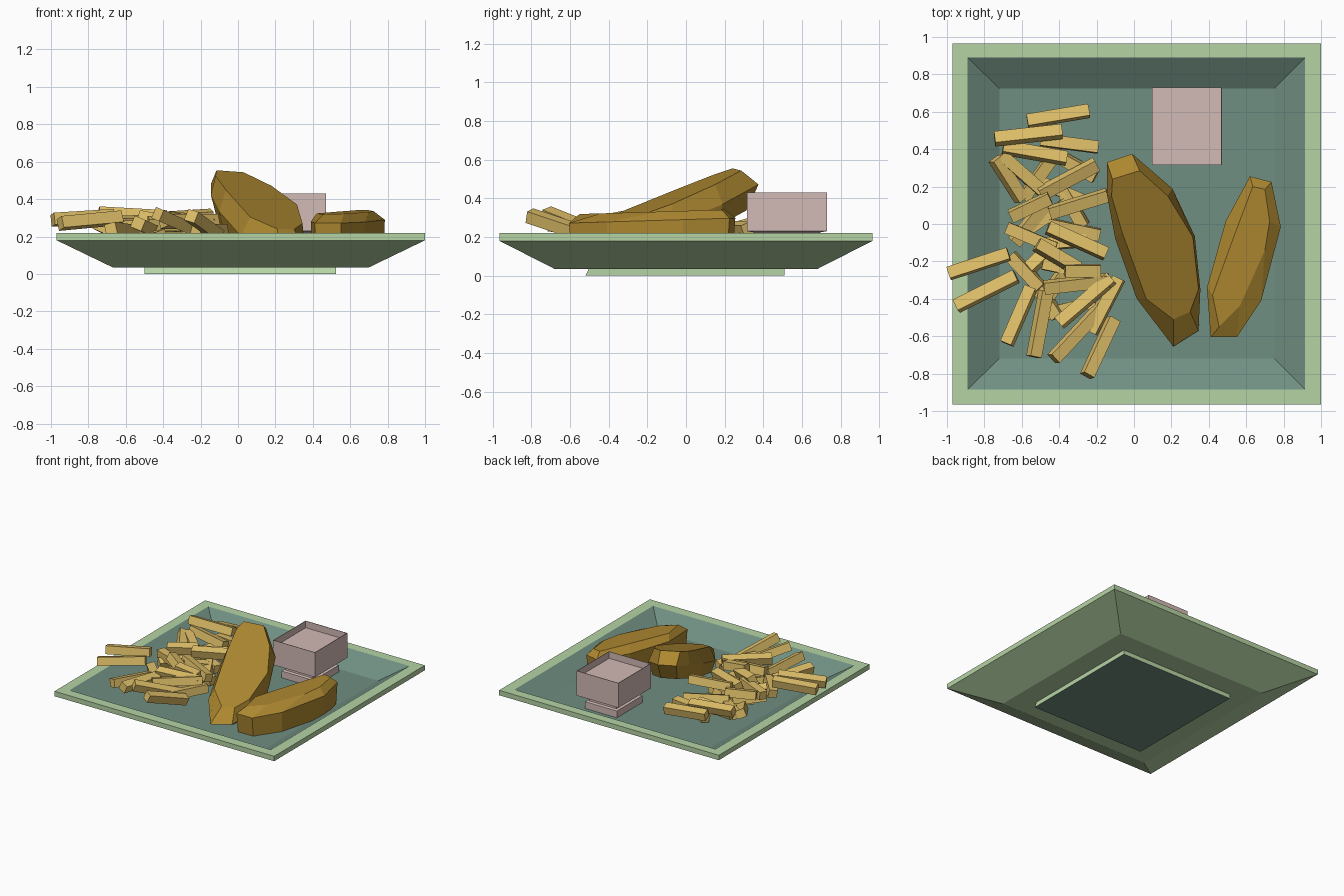
import bpy, bmesh, math, random
from mathutils import Vector, Matrix

random.seed(4)


def material(name, rgb):
    m = bpy.data.materials.new(name)
    lin = [((c / 255 + 0.055) / 1.055) ** 2.4 for c in rgb]
    m.diffuse_color = (*lin, 1)
    return m


GREEN = material("light green", (182, 212, 165))
TEAL = material("dull teal", (112, 142, 129))
PINK = material("pale pink", (210, 186, 181))
GOLD = material("fried gold", (222, 190, 104))
BROWN = material("crust brown", (172, 135, 48))


def finish(name, bm, mats):
    bmesh.ops.recalc_face_normals(bm, faces=bm.faces)
    me = bpy.data.meshes.new(name)
    bm.to_mesh(me)
    bm.free()
    for m in mats:
        me.materials.append(m)
    ob = bpy.data.objects.new(name, me)
    bpy.context.collection.objects.link(ob)
    return ob


def loft(name, rings, mats, pick=None):
    """Skin closed rings and cap both ends; pick gives a slot per band."""
    bm = bmesh.new()
    vs = [[bm.verts.new(p) for p in r] for r in rings]
    n = len(rings[0])
    pick = pick or [0] * (len(rings) + 1)
    bm.faces.new(vs[0][::-1]).material_index = pick[0]
    for k in range(len(vs) - 1):
        a, b = vs[k], vs[k + 1]
        for i in range(n):
            j = (i + 1) % n
            bm.faces.new((a[i], a[j], b[j], b[i])).material_index = pick[k + 1]
    bm.faces.new(vs[-1]).material_index = pick[-1]
    return finish(name, bm, mats)


def rect(x0, x1, y0, y1, z):
    return [(x0, y0, z), (x1, y0, z), (x1, y1, z), (x0, y1, z)]


# Square plate: sloping underside, flat rim, sunken teal well
loft("plate", [
    rect(-0.67, 0.70, -0.68, 0.68, 0.035),
    rect(-0.97, 1.00, -0.965, 0.965, 0.18),
    rect(-0.97, 1.00, -0.965, 0.965, 0.22),
    rect(-0.89, 0.915, -0.885, 0.89, 0.22),
    rect(-0.72, 0.75, -0.72, 0.725, 0.12),
], [GREEN, TEAL], [0, 0, 0, 0, 1, 1])

# Foot under the plate, with a teal bottom
loft("plate_foot", [
    rect(-0.50, 0.525, -0.52, 0.51, 0.0),
    rect(-0.50, 0.525, -0.50, 0.51, 0.04),
], [GREEN, TEAL], [1, 0, 0])


# Sauce cup: base, neck and shallow open square bowl
def cup_ring(inset, z):
    return rect(0.095 + inset, 0.47 - inset, 0.315 + inset, 0.73 - inset, z)


loft("sauce_cup", [cup_ring(i, z) for i, z in (
    (0.045, 0.12), (0.045, 0.175), (0.065, 0.18), (0.065, 0.21), (0.03, 0.225),
    (0.0, 0.23), (0.0, 0.43), (0.004, 0.43), (0.004, 0.375))], [PINK])


# Battered fillets: bevelled slabs under a tilted top plane
def fillet(name, top, mid, plane, mid_drop, low_drop, low_scale):
    cx = sum(p[0] for p in mid) / len(mid)
    cy = sum(p[1] for p in mid) / len(mid)
    low = [(cx + (x - cx) * low_scale, cy + (y - cy) * low_scale) for x, y in mid]
    rings = [[(x, y, max(floor, plane(x, y) - d)) for x, y in ring]
             for ring, d, floor in ((low, low_drop, 0.12), (mid, mid_drop, 0.15), (top, 0, 0.2))]
    return loft(name, rings, [BROWN])


fillet("leaning_fillet",
       [(-0.115, 0.24), (0.03, 0.285), (0.18, 0.15), (0.315, -0.07), (0.345, -0.35),
        (0.30, -0.47), (0.21, -0.51), (0.065, -0.40), (-0.065, -0.04), (-0.12, 0.15)],
       [(-0.145, 0.33), (-0.01, 0.375), (0.205, 0.19), (0.325, -0.065), (0.355, -0.35),
        (0.345, -0.57), (0.21, -0.655), (0.015, -0.40), (-0.10, -0.08), (-0.145, 0.16)],
       lambda x, y: 0.54 - 0.18 * (x - 0.04) + 0.34 * (y - 0.28), 0.11, 0.22, 0.87)

fillet("flat_fillet",
       [(0.455, -0.55), (0.565, -0.44), (0.70, -0.14), (0.725, 0.015),
        (0.70, 0.185), (0.635, 0.20), (0.54, -0.05), (0.42, -0.38)],
       [(0.41, -0.605), (0.55, -0.605), (0.68, -0.41), (0.785, -0.015),
        (0.735, 0.225), (0.62, 0.255), (0.49, 0.015), (0.39, -0.34)],
       lambda x, y: 0.335 + 0.03 * y, 0.045, 0.25, 0.97)

# Pile of chips: each row is the two end points of one stick
CHIPS = [
    (-.57, .55, .28, -.24, .605, .27), (-.745, .455, .32, -.385, .495, .30),
    (-.50, .45, .24, -.19, .41, .24), (-.70, .41, .27, -.36, .35, .25),
    (-.74, .35, .26, -.60, .13, .20), (-.71, .37, .25, -.46, .15, .20),
    (-.50, .16, .24, -.20, .32, .24), (-.45, .06, .29, -.14, .155, .31),
    (-.66, .04, .27, -.45, .14, .28), (-.46, -.02, .26, -.15, -.16, .24),
    (-.68, -.02, .25, -.42, -.13, .26), (-.99, -.265, .29, -.67, -.16, .31),
    (-.95, -.44, .27, -.63, -.28, .30), (-.52, -.11, .30, -.30, -.24, .26),
    (-.68, -.64, .24, -.55, -.34, .22), (-.535, -.71, .27, -.47, -.36, .24),
    (-.43, -.72, .32, -.15, -.42, .20), (-.25, -.81, .31, -.11, -.51, .21),
    (-.48, -.34, .27, -.13, -.30, .27), (-.40, -.53, .28, -.12, -.29, .28),
    (-.23, -.58, .23, -.08, -.29, .23), (-.37, -.25, .30, -.18, -.25, .28),
    (-.66, -.17, .20, -.50, -.34, .22), (-.64, -.10, .20, -.48, .10, .20),
]


def add_stick(bm, a, b, roll, width=0.064):
    d = b - a
    rot = d.to_track_quat('X', 'Z').to_matrix().to_4x4()
    mat = (Matrix.Translation((a + b) / 2) @ rot @ Matrix.Rotation(roll, 4, 'X')
           @ Matrix.Diagonal((d.length, width, width, 1)))
    bmesh.ops.create_cube(bm, size=1, matrix=mat)


bm = bmesh.new()
for c in CHIPS:
    add_stick(bm, Vector(c[:3]), Vector(c[3:]), random.uniform(-0.45, 0.45))
# Lower layer filling the gaps under the pile
for i in range(12):
    mid = Vector((random.uniform(-0.52, -0.32), -0.45 + 0.07 * i, random.uniform(0.17, 0.21)))
    ang = random.uniform(-1.2, 1.2)
    half = Vector((math.cos(ang), math.sin(ang), random.uniform(-0.1, 0.1))) * 0.14
    add_stick(bm, mid - half, mid + half, random.uniform(-0.4, 0.4))
finish("chips", bm, [GOLD])
